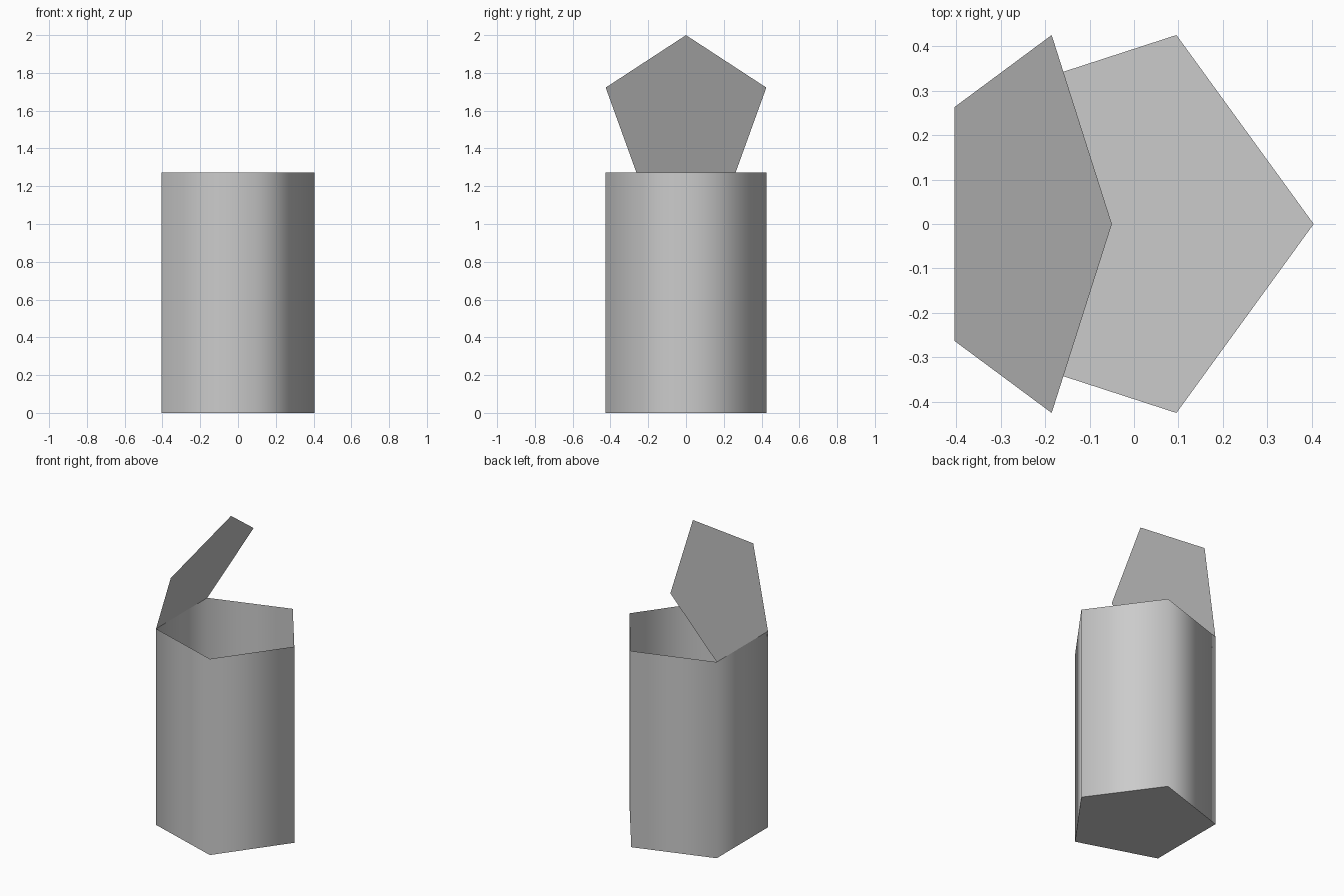
import bpy, bmesh
from math import cos, sin, pi, radians
from mathutils import Matrix, Vector

cube = bpy.data.objects.get("Cube")
if cube:
    bpy.data.objects.remove(cube, do_unlink=True)

RADIUS = 0.447
SIDES = 5
HEIGHT = 1.273
CENTRE_X = -0.0427
LID_ANGLE = radians(64)

grey = bpy.data.materials.new("plain grey")
grey.use_nodes = True
colour = (0.6, 0.6, 0.6, 1)
grey.diffuse_color = colour
grey.node_tree.nodes["Principled BSDF"].inputs["Base Color"].default_value = colour


def ring(z):
    """Pentagon corners with one point towards +x."""
    return [Vector((CENTRE_X + RADIUS * cos(2 * pi * i / SIDES),
                    RADIUS * sin(2 * pi * i / SIDES), z)) for i in range(SIDES)]


def finish(name, bm, smooth=False):
    mesh = bpy.data.meshes.new(name)
    for face in bm.faces:
        face.smooth = smooth
    bm.to_mesh(mesh)
    bm.free()
    mesh.materials.append(grey)
    obj = bpy.data.objects.new(name, mesh)
    bpy.context.collection.objects.link(obj)
    return obj


def sheet(name, corners):
    bm = bmesh.new()
    bm.faces.new([bm.verts.new(p) for p in corners])
    return finish(name, bm)


# Open-topped walls, shaded smoothly round the corners
bm = bmesh.new()
low = [bm.verts.new(p) for p in ring(0)]
high = [bm.verts.new(p) for p in ring(HEIGHT)]
for i in range(SIDES):
    j = (i + 1) % SIDES
    bm.faces.new((low[i], low[j], high[j], high[i]))
finish("box_walls", bm, smooth=True)

# Flat floor, facing down
sheet("box_floor", reversed(ring(0)))

# Thin lid, swung open about the straight edge at -x
hinge = Vector((CENTRE_X - RADIUS * cos(pi / SIDES), 0, HEIGHT))
swing = (Matrix.Translation(hinge) @ Matrix.Rotation(-LID_ANGLE, 4, "Y")
         @ Matrix.Translation(-hinge))
sheet("box_lid", [swing @ p for p in ring(HEIGHT)])
